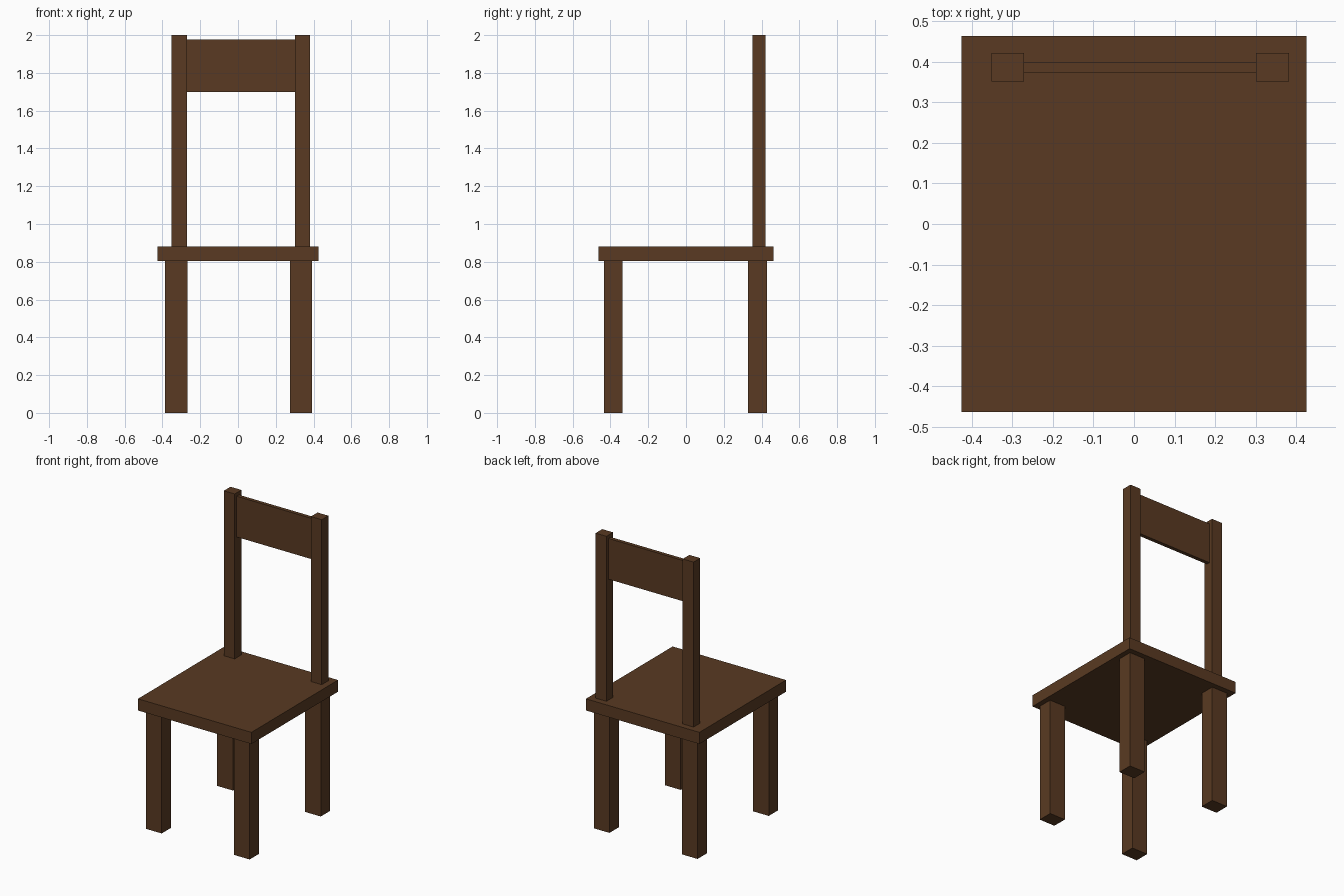
import bpy
import bmesh
from mathutils import Vector

if "Cube" in bpy.data.objects:
    bpy.data.objects.remove(bpy.data.objects["Cube"])

wood = bpy.data.materials.new("dark brown wood")
wood.diffuse_color = (0.100, 0.042, 0.016, 1.0)
wood.use_nodes = True
wood.node_tree.nodes["Principled BSDF"].inputs["Base Color"].default_value = wood.diffuse_color


def box(name, xs, ys, zs):
    """Axis-aligned board spanning the given x, y and z ranges."""
    lo, hi = Vector((xs[0], ys[0], zs[0])), Vector((xs[1], ys[1], zs[1]))
    bm = bmesh.new()
    bmesh.ops.create_cube(bm, size=1.0)
    bmesh.ops.scale(bm, vec=hi - lo, verts=bm.verts)
    mesh = bpy.data.meshes.new(name)
    bm.to_mesh(mesh)
    bm.free()
    mesh.materials.append(wood)
    obj = bpy.data.objects.new(name, mesh)
    obj.location = (lo + hi) / 2
    bpy.context.collection.objects.link(obj)
    return obj


SEAT_BOTTOM, SEAT_TOP = 0.803, 0.882

# Seat board
box("seat", (-0.425, 0.425), (-0.464, 0.464), (SEAT_BOTTOM, SEAT_TOP))

# Four square legs
for side, xs in (("left", (-0.386, -0.268)), ("right", (0.274, 0.391))):
    for end, ys in (("front", (-0.434, -0.335)), ("back", (0.328, 0.428))):
        box(f"{end}_leg_{side}", xs, ys, (0, SEAT_BOTTOM))

# Back posts standing on the seat
for side, xs in (("left", (-0.352, -0.271)), ("right", (0.301, 0.382))):
    box(f"back_post_{side}", xs, (0.351, 0.422), (SEAT_TOP, 2.0))

# Backrest panel between the posts
box("backrest", (-0.271, 0.301), (0.373, 0.398), (1.70, 1.976))
